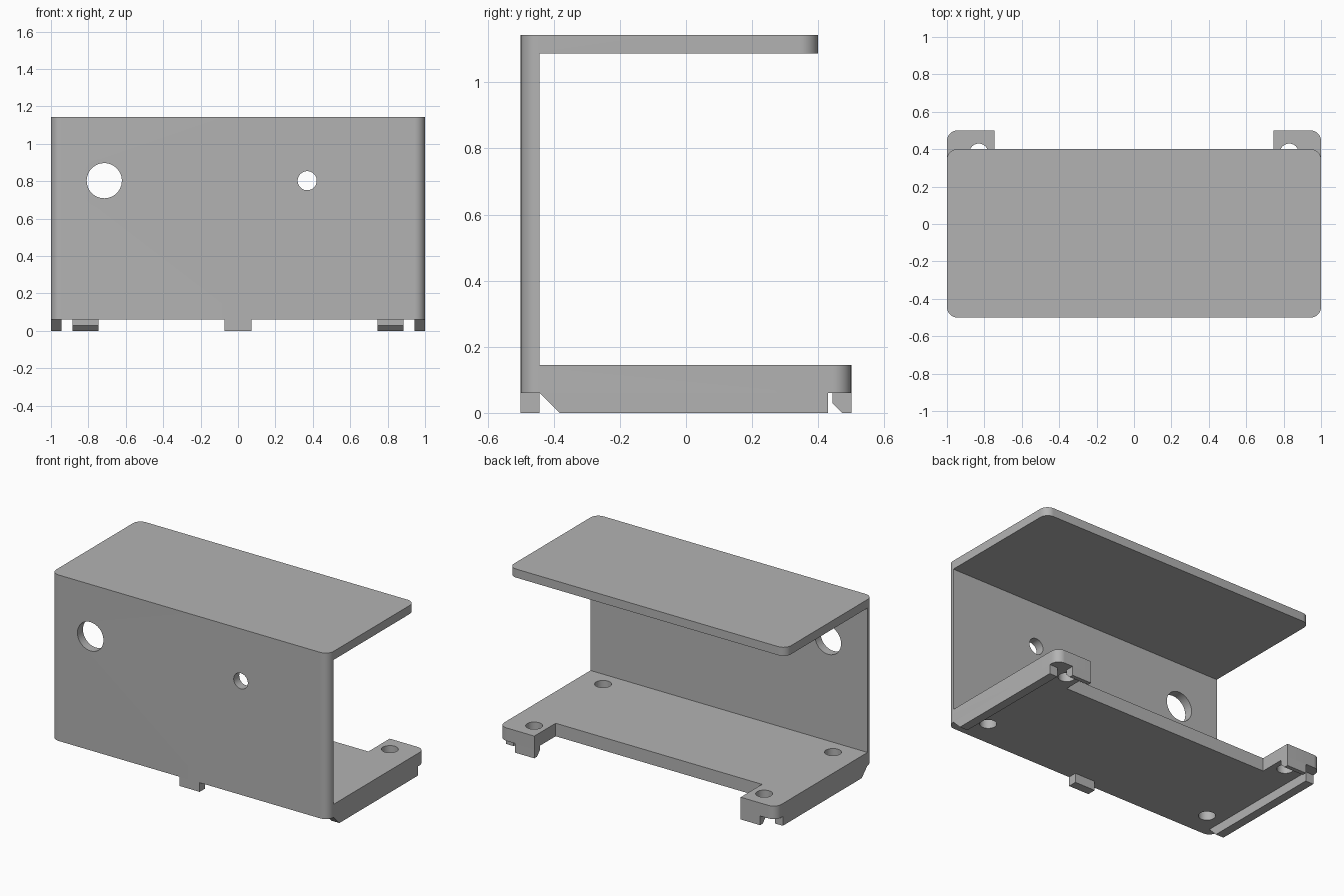
import bpy, bmesh, math
from mathutils import Matrix

old = bpy.data.objects.get("Cube")
if old:
    bpy.data.objects.remove(old, do_unlink=True)

grey = bpy.data.materials.new("light_grey")
grey.use_nodes = True
colour = (0.45, 0.45, 0.45, 1)
grey.diffuse_color = colour
grey.node_tree.nodes["Principled BSDF"].inputs["Base Color"].default_value = colour

RADIUS = 0.055
WALL_IN = -0.443     # inner face of the wall
BASE_Z = 0.06        # underside of the base plate
BASE_TOP = 0.145


def finish(name, bm):
    bmesh.ops.recalc_face_normals(bm, faces=bm.faces)
    mesh = bpy.data.meshes.new(name)
    bm.to_mesh(mesh)
    bm.free()
    mesh.materials.append(grey)
    obj = bpy.data.objects.new(name, mesh)
    bpy.context.collection.objects.link(obj)
    return obj


def block(name, x, y, z, radius=0):
    """Box from ranges, with optional rounded vertical edges."""
    bm = bmesh.new()
    bmesh.ops.create_cube(bm, size=1)
    for v in bm.verts:
        v.co = [r[0] if c < 0 else r[1] for c, r in zip(v.co, (x, y, z))]
    if radius:
        upright = [e for e in bm.edges
                   if abs(e.verts[0].co.z - e.verts[1].co.z) > 1e-4]
        bmesh.ops.bevel(bm, geom=upright, offset=radius, segments=10,
                        profile=0.5, affect='EDGES')
    return finish(name, bm)


def side_profile(name, x0, x1, points):
    """Extrude a (y, z) outline along x."""
    bm = bmesh.new()
    face = bm.faces.new([bm.verts.new((x0, y, z)) for y, z in points])
    out = bmesh.ops.extrude_face_region(bm, geom=[face])
    for v in out["geom"]:
        if isinstance(v, bmesh.types.BMVert):
            v.co.x = x1
    return finish(name, bm)


def drill(name, centre, radius, axis):
    bm = bmesh.new()
    turn = Matrix.Rotation(math.pi / 2, 4, 'X') if axis == 'Y' else Matrix()
    bmesh.ops.create_cone(bm, cap_ends=True, segments=48, radius1=radius,
                          radius2=radius, depth=0.3,
                          matrix=Matrix.Translation(centre) @ turn)
    return finish(name, bm)


def combine(target, tool, operation):
    """Apply a boolean and remove the tool object."""
    bpy.context.view_layer.objects.active = target
    mod = target.modifiers.new(operation.lower(), 'BOOLEAN')
    mod.operation, mod.solver, mod.object = operation, 'EXACT', tool
    bpy.ops.object.modifier_apply(modifier=mod.name)
    bpy.data.objects.remove(tool, do_unlink=True)


# Base, wall and top in one C-shaped frame
frame = block("frame", (-1, 1), (-0.5, 0.5), (BASE_Z, BASE_TOP), RADIUS)
combine(frame, block("upper", (-1, 1), (-0.5, 0.4), (BASE_Z, 1.143), RADIUS), 'UNION')
combine(frame, block("opening", (-2, 2), (WALL_IN, 1), (BASE_TOP, 1.087)), 'DIFFERENCE')
combine(frame, block("notch", (-0.745, 0.745), (0.28, 1), (-0.1, 0.3)), 'DIFFERENCE')

# Wall holes
for x, r in ((-0.715, 0.094), (0.37, 0.051)):
    combine(frame, drill("wall_hole", (x, -0.47, 0.803), r, 'Y'), 'DIFFERENCE')

# Screw holes in the base
for x in (-0.83, 0.83):
    for y in (-0.33, 0.38):
        combine(frame, drill("screw_hole", (x, y, 0.1), 0.05, 'Z'), 'DIFFERENCE')

parts = [frame]

# Locating tab under the wall
parts.append(block("front_tab", (-0.073, 0.073), (-0.5, WALL_IN), (0, BASE_Z)))

# Side rails and rear clips, mirrored
rail = [(WALL_IN, BASE_Z), (WALL_IN + BASE_Z, 0), (0.43, 0), (0.43, BASE_Z)]
clip = [(0.443, BASE_Z), (0.443, 0.03), (0.473, 0), (0.5, 0), (0.5, BASE_Z)]
for side, s in (("left", 1), ("right", -1)):
    parts.append(side_profile(side + "_rail", s * 0.943, s, rail))
    parts.append(side_profile(side + "_rear_clip", s * 0.745, s * 0.885, clip))

bpy.ops.object.select_all(action='DESELECT')
for obj in parts:
    obj.select_set(True)
bpy.context.view_layer.objects.active = frame
bpy.ops.object.shade_smooth_by_angle(angle=math.radians(30))
